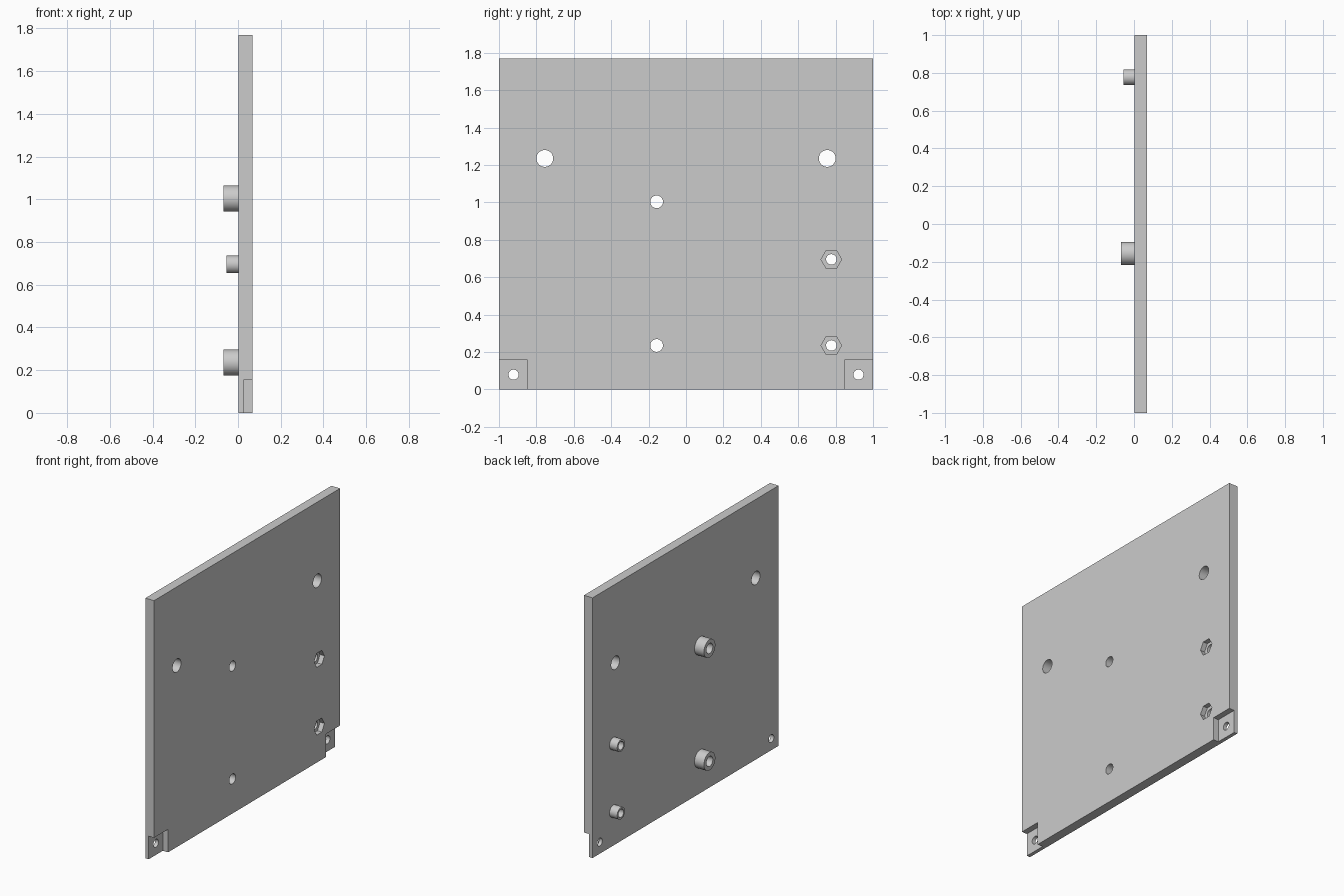
import bpy
import math

cube = bpy.data.objects.get("Cube")
if cube:
    bpy.data.objects.remove(cube, do_unlink=True)

# Plate and recess depths along x
BACK, FACE = 0.003, 0.068
HEIGHT = 1.77
TAB_FACE = 0.028
NUT_FLOOR = 0.035

grey = bpy.data.materials.new("plain grey")
grey.use_nodes = True
grey.diffuse_color = (0.6, 0.6, 0.6, 1)
grey.node_tree.nodes["Principled BSDF"].inputs["Base Color"].default_value = (0.6, 0.6, 0.6, 1)


def finish(name):
    obj = bpy.context.object
    obj.name = name
    obj.data.materials.append(grey)
    return obj


def box(name, x0, x1, y0, y1, z0, z1):
    bpy.ops.mesh.primitive_cube_add(
        size=1, location=((x0 + x1) / 2, (y0 + y1) / 2, (z0 + z1) / 2))
    bpy.context.object.scale = (x1 - x0, y1 - y0, z1 - z0)
    bpy.ops.object.transform_apply(location=False, rotation=False, scale=True)
    return finish(name)


def rod(name, x0, x1, y, z, radius, sides=48):
    """Cylinder along x; six sides give a hexagon with corners on the y axis."""
    bpy.ops.mesh.primitive_cylinder_add(
        vertices=sides, radius=radius, depth=x1 - x0,
        location=((x0 + x1) / 2, y, z), rotation=(0, math.pi / 2, 0))
    bpy.ops.object.transform_apply(location=False, rotation=True, scale=False)
    return finish(name)


def cut(target, cutter):
    cutter.hide_render = True
    mod = target.modifiers.new("cut", 'BOOLEAN')
    mod.operation = 'DIFFERENCE'
    mod.solver = 'EXACT'
    mod.object = cutter
    bpy.ops.object.select_all(action='DESELECT')
    target.select_set(True)
    bpy.context.view_layer.objects.active = target
    bpy.ops.object.modifier_apply(modifier=mod.name)
    bpy.data.objects.remove(cutter, do_unlink=True)


def drill(target, y, z, radius):
    cut(target, rod("drill", -0.2, 0.2, y, z, radius))


def smooth(obj):
    bpy.ops.object.select_all(action='DESELECT')
    obj.select_set(True)
    bpy.context.view_layer.objects.active = obj
    bpy.ops.object.shade_smooth_by_angle(angle=math.radians(30))


# Main panel
panel = box("panel", BACK, FACE, -1, 1, 0, HEIGHT)

# Thin lower corner tabs with screw holes, and upper mounting holes
for side in (-1, 1):
    y0, y1 = sorted((side * 0.848, side * 1.1))
    cut(panel, box("corner_recess", TAB_FACE, 0.2, y0, y1, -0.1, 0.157))
    drill(panel, side * 0.922, 0.079, 0.027)
    drill(panel, side * 0.755, 1.235, 0.045)

# Tubular standoffs: name, y, z, outer radius, bore radius, end x
standoffs = (
    ("upper_large_standoff", -0.157, 1.003, 0.061, 0.034, -0.068),
    ("lower_large_standoff", -0.157, 0.235, 0.061, 0.034, -0.068),
    ("upper_small_standoff", 0.777, 0.695, 0.041, 0.028, -0.055),
    ("lower_small_standoff", 0.777, 0.235, 0.041, 0.028, -0.055),
)
for name, y, z, outer, bore, end in standoffs:
    tube = rod(name, end, BACK, y, z, outer)
    drill(tube, y, z, bore)
    drill(panel, y, z, bore)
    if "small" in name:
        # Hexagonal nut recess
        cut(panel, rod("nut_recess", NUT_FLOOR, 0.2, y, z, 0.055, 6))
    smooth(tube)

smooth(panel)
